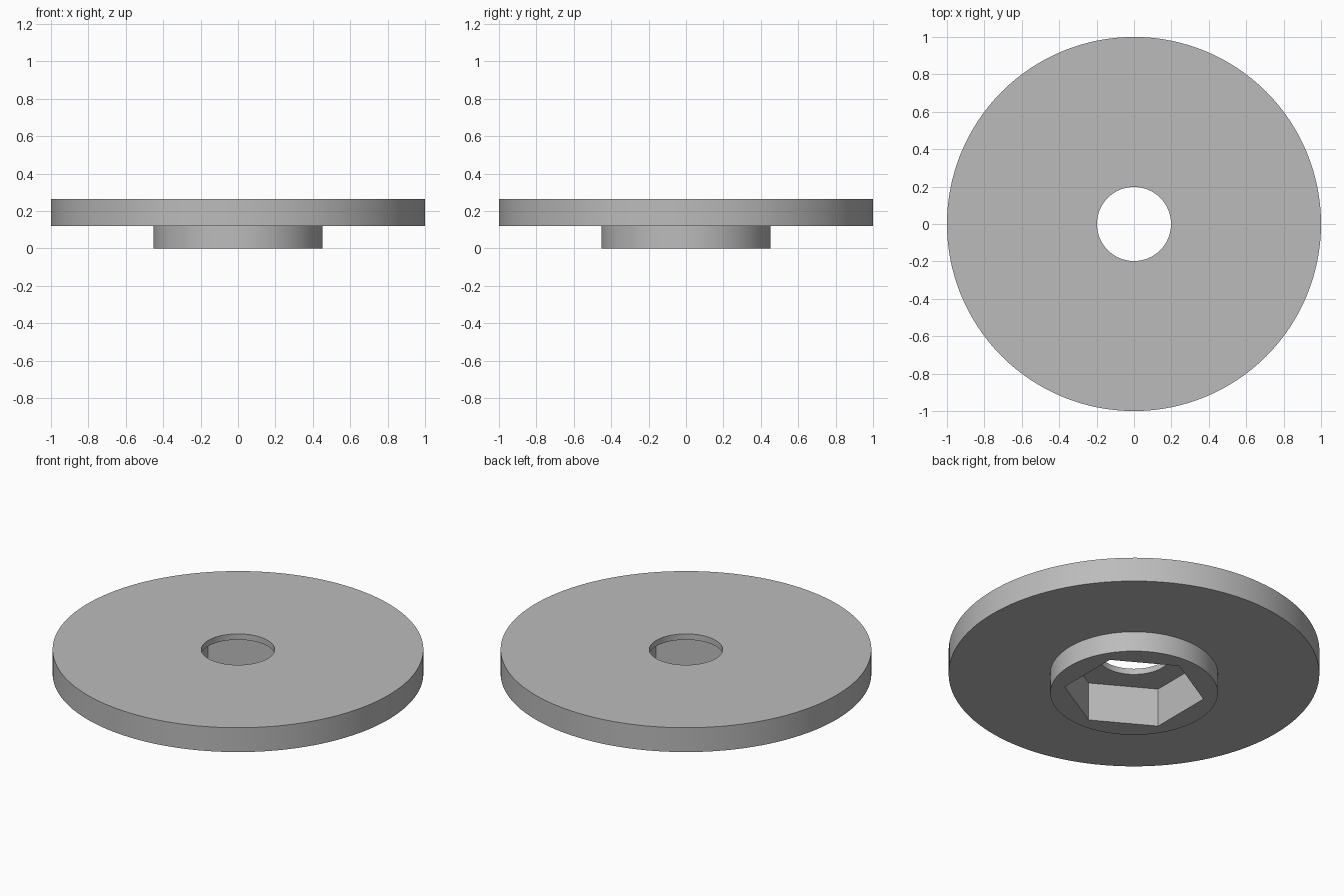
import bpy, bmesh, math

if "Cube" in bpy.data.objects:
    bpy.data.objects.remove(bpy.data.objects["Cube"])

SEGS = 128
grey = bpy.data.materials.new("plain grey")
grey.diffuse_color = (0.5, 0.5, 0.5, 1)
grey.use_nodes = True
grey.node_tree.nodes["Principled BSDF"].inputs["Base Color"].default_value = grey.diffuse_color


def lathe(name, profile, segs, start=0.0):
    """Closed solid from stacked rings of (radius, z), capped at both ends."""
    bm = bmesh.new()
    angles = [start + 2 * math.pi * i / segs for i in range(segs)]
    rings = [[bm.verts.new((r * math.cos(a), r * math.sin(a), z)) for a in angles]
             for r, z in profile]
    for low, high in zip(rings, rings[1:]):
        for i in range(segs):
            j = (i + 1) % segs
            bm.faces.new((low[i], low[j], high[j], high[i]))
    bm.faces.new(rings[0][::-1])
    bm.faces.new(rings[-1])
    bmesh.ops.recalc_face_normals(bm, faces=bm.faces)
    mesh = bpy.data.meshes.new(name)
    bm.to_mesh(mesh)
    bm.free()
    mesh.materials.append(grey)
    obj = bpy.data.objects.new(name, mesh)
    bpy.context.collection.objects.link(obj)
    return obj


# Wide disc with a narrower hub underneath
disc = lathe("flanged_disc", [(0.452, 0), (0.452, 0.12), (1, 0.12), (1, 0.265)], SEGS)

# Round through hole, and hexagonal nut pocket open at the bottom
hole = lathe("hole_cutter", [(0.198, 0.1), (0.198, 0.4)], SEGS)
pocket = lathe("nut_pocket_cutter", [(0.38, -0.1), (0.38, 0.23)], 6, math.pi / 2)

bpy.context.view_layer.objects.active = disc
disc.select_set(True)
for cutter in (pocket, hole):
    mod = disc.modifiers.new(cutter.name, 'BOOLEAN')
    mod.operation = 'DIFFERENCE'
    mod.solver = 'EXACT'
    mod.object = cutter
    bpy.ops.object.modifier_apply(modifier=mod.name)
    bpy.data.objects.remove(cutter)

bpy.ops.object.shade_smooth_by_angle(angle=math.radians(30))
